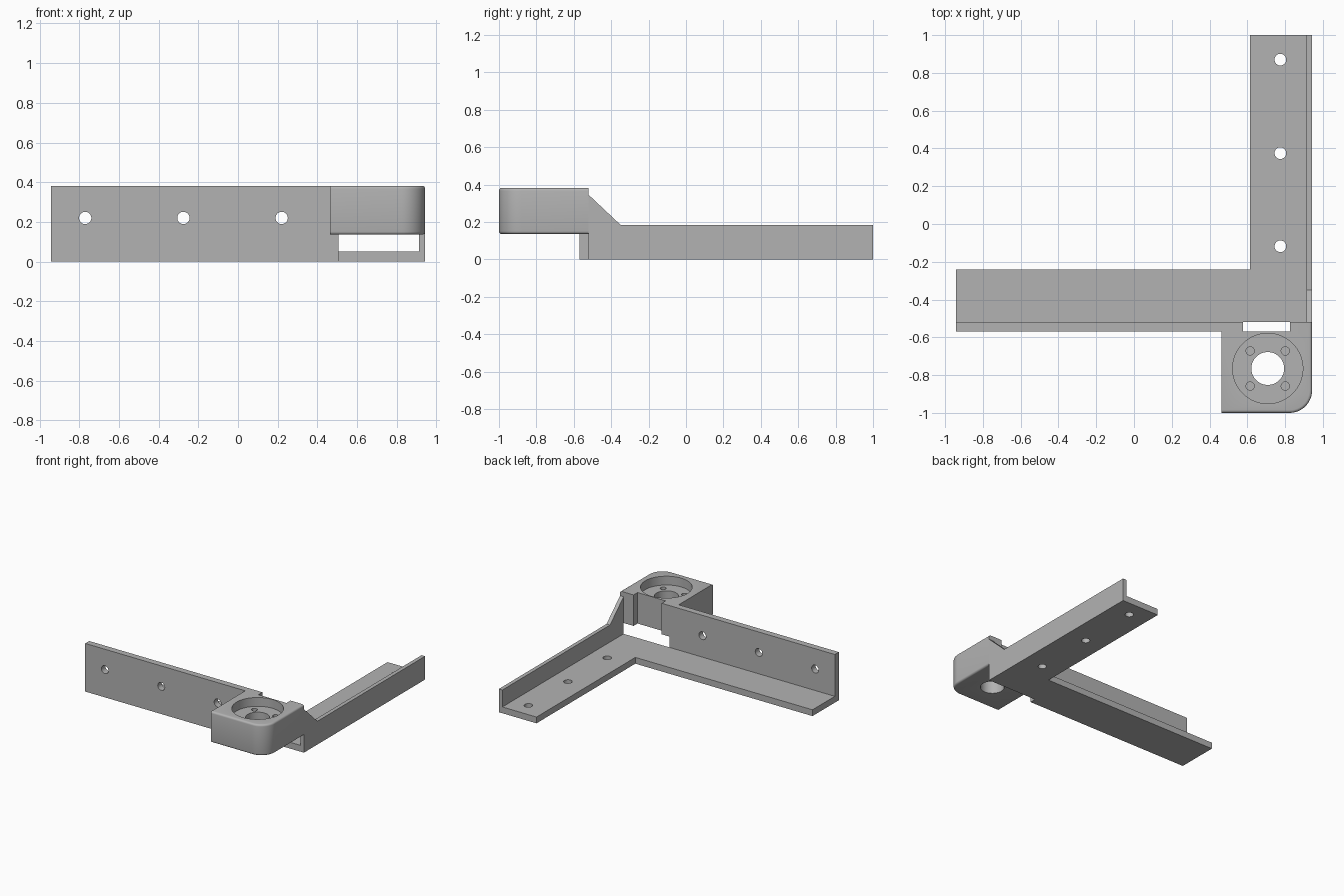
import bpy, bmesh, math
from mathutils import Vector

cube = bpy.data.objects.get("Cube")
if cube:
    bpy.data.objects.remove(cube, do_unlink=True)

grey = bpy.data.materials.new("plain grey")
grey.use_nodes = True
colour = (0.45, 0.45, 0.45, 1)
grey.diffuse_color = colour
grey.node_tree.nodes["Principled BSDF"].inputs["Base Color"].default_value = colour

# Where a profile point and its depth go for each extrusion axis
PLACE = {
    "x": lambda a, b, d: (d, a, b),
    "y": lambda a, b, d: (a, d, b),
    "z": lambda a, b, d: (a, b, d),
}


def prism(name, profile, axis, start, end, round_edge=None):
    """Extrude a flat profile; round_edge picks edges to fillet."""
    bm = bmesh.new()
    low, high = ([bm.verts.new(PLACE[axis](a, b, d)) for a, b in profile]
                 for d in (start, end))
    bm.faces.new(low)
    bm.faces.new(high)
    n = len(profile)
    for i in range(n):
        j = (i + 1) % n
        bm.faces.new((low[i], low[j], high[j], high[i]))
    bmesh.ops.recalc_face_normals(bm, faces=bm.faces)
    if round_edge:
        edges = [e for e in bm.edges if round_edge(e)]
        bmesh.ops.bevel(bm, geom=edges, offset=0.015, segments=4,
                        profile=0.5, affect="EDGES")
    mesh = bpy.data.meshes.new(name)
    bm.to_mesh(mesh)
    bm.free()
    mesh.materials.append(grey)
    obj = bpy.data.objects.new(name, mesh)
    bpy.context.collection.objects.link(obj)
    return obj


def drill(obj, axis, centre, radius, start, end, sides=32):
    """Cut a round hole and remove the cutter."""
    circle = [(centre[0] + radius * math.cos(math.tau * i / sides),
               centre[1] + radius * math.sin(math.tau * i / sides))
              for i in range(sides)]
    cutter = prism("hole_cutter", circle, axis, start, end)
    cutter.hide_render = True
    mod = obj.modifiers.new("hole", "BOOLEAN")
    mod.operation, mod.solver, mod.object = "DIFFERENCE", "EXACT", cutter
    bpy.context.view_layer.objects.active = obj
    bpy.ops.object.modifier_apply(modifier=mod.name)
    bpy.data.objects.remove(cutter, do_unlink=True)


LEFT, RIGHT, FRONT, BACK = -0.943, 0.943, -1.0, 1.0
WALL_BACK, WALL_FRONT = -0.52, -0.57
TOP, BLOCK_BOTTOM, FLOOR = 0.382, 0.136, 0.05
FLANGE = 0.912

# Corner shaped floor plate with screw holes
base = prism("base_plate", [(LEFT, WALL_BACK), (FLANGE, WALL_BACK), (FLANGE, BACK),
                            (0.613, BACK), (0.613, -0.24), (LEFT, -0.24)],
             "z", 0, FLOOR)
for y in (0.87, 0.375, -0.118):
    drill(base, "z", (0.775, y), 0.031, -0.1, 0.2)

# Tall front wall with screw holes and a step beside the opening
wall = prism("front_wall", [(LEFT, 0), (0.507, 0), (0.507, BLOCK_BOTTOM),
                            (0.578, BLOCK_BOTTOM), (0.578, TOP), (LEFT, TOP)],
             "y", WALL_FRONT, WALL_BACK)
for x in (-0.77, -0.275, 0.22):
    drill(wall, "y", (x, 0.22), 0.031, -0.8, -0.3)

# Low side flange with a sloped gusset
flange = prism("side_flange", [(WALL_BACK, 0), (BACK, 0), (BACK, 0.185),
                               (-0.35, 0.185), (WALL_BACK, 0.345)],
               "x", FLANGE, RIGHT)

# Bearing block with one rounded corner and a notch at its back
R = 0.12
corner = [(RIGHT - R + R * math.sin(math.pi / 2 * i / 12),
           FRONT + R - R * math.cos(math.pi / 2 * i / 12)) for i in range(13)]
outline = [(0.463, FRONT)] + corner + [(RIGHT, WALL_BACK), (0.825, WALL_BACK),
                                       (0.825, WALL_FRONT), (0.463, WALL_FRONT)]


def outer_rim(edge):
    a, b = (v.co for v in edge.verts)
    mid = (a + b) / 2
    on_curve = mid.x > RIGHT - R and mid.y < FRONT + R
    return abs(a.z - b.z) < 1e-5 and (
        mid.y < FRONT + 1e-4 or mid.x > RIGHT - 1e-4 or on_curve)


block = prism("bearing_block", outline, "z", BLOCK_BOTTOM, TOP, outer_rim)
cx, cy = 0.708, -0.765
seat = TOP - 0.07
drill(block, "z", (cx, cy), 0.186, seat, TOP + 0.1, 64)
drill(block, "z", (cx, cy), 0.087, 0, TOP + 0.1, 48)
for sx in (-1, 1):
    for sy in (-1, 1):
        drill(block, "z", (cx + sx * 0.093, cy + sy * 0.093), 0.022,
              seat - 0.1, TOP + 0.1, 24)

# Smooth shading on the round surfaces, crisp edges elsewhere
bpy.ops.object.select_all(action="DESELECT")
for part in (base, wall, flange, block):
    part.select_set(True)
bpy.context.view_layer.objects.active = block
bpy.ops.object.shade_smooth_by_angle(angle=math.radians(30))
